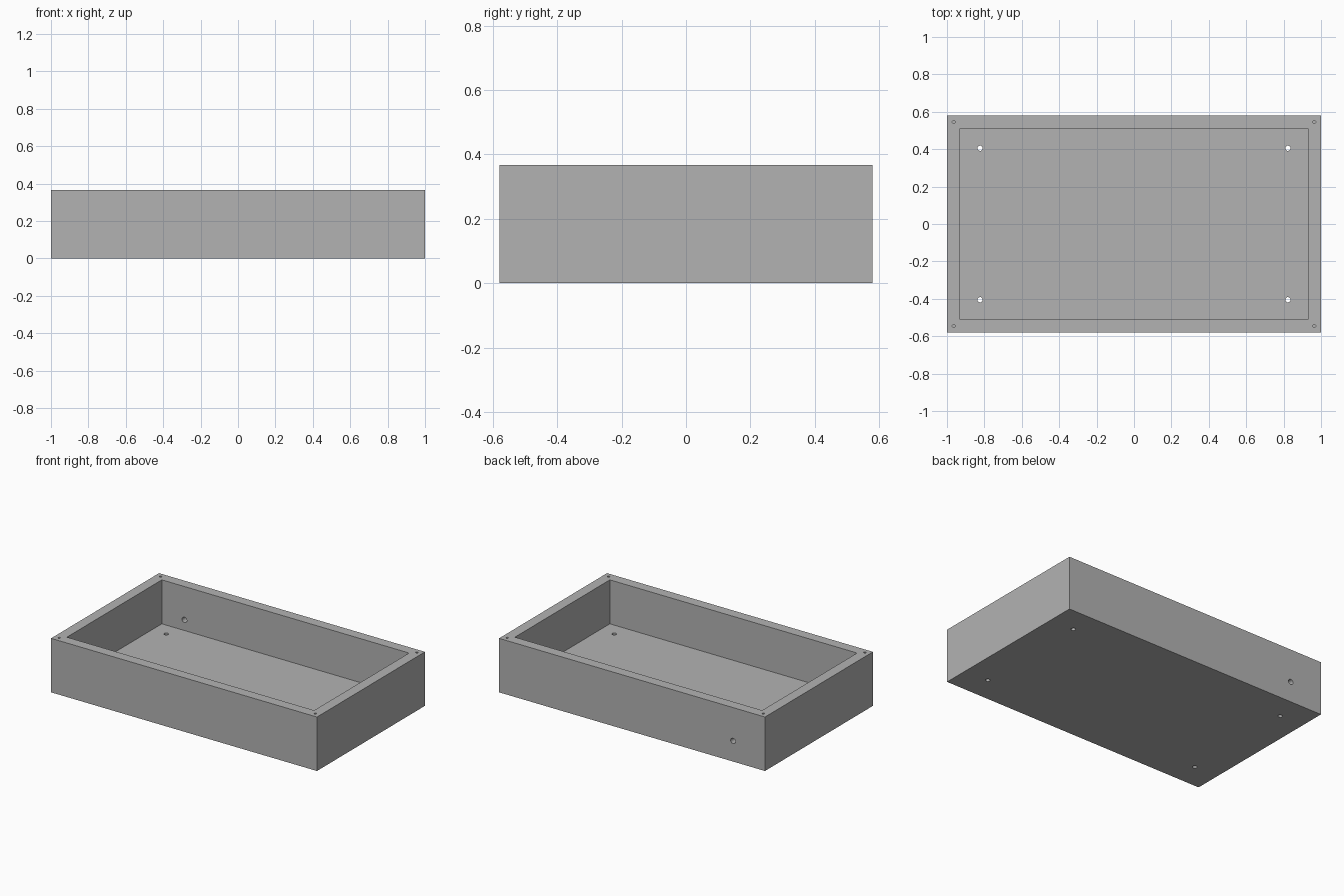
import bpy
from math import pi

default_cube = bpy.data.objects.get("Cube")
if default_cube:
    bpy.data.objects.remove(default_cube, do_unlink=True)

LENGTH, WIDTH, HEIGHT = 2.0, 1.16, 0.367
WALL, FLOOR = 0.07, 0.068

grey = bpy.data.materials.new("plain grey")
grey.use_nodes = True
colour = (0.45, 0.45, 0.45, 1)
grey.diffuse_color = colour
grey.node_tree.nodes["Principled BSDF"].inputs["Base Color"].default_value = colour


def block(name, size, bottom):
    bpy.ops.mesh.primitive_cube_add(size=1, location=(0, 0, bottom + size[2] / 2))
    obj = bpy.context.object
    obj.name = name
    obj.scale = size
    bpy.ops.object.transform_apply(location=True, rotation=False, scale=True)
    obj.data.materials.append(grey)
    return obj


def drill(name, radius, depth, location, rotation=(0, 0, 0)):
    bpy.ops.mesh.primitive_cylinder_add(vertices=24, radius=radius, depth=depth,
                                        location=location, rotation=rotation)
    obj = bpy.context.object
    obj.name = name
    obj.data.materials.append(grey)
    return obj


# Open tray and its hollow
tray = block("enclosure_tray", (LENGTH, WIDTH, HEIGHT), 0)
cutters = [block("hollow_cutter", (LENGTH - 2 * WALL, WIDTH - 2 * WALL, HEIGHT), FLOOR)]

# Blind screw holes in the rim corners, mounting holes through the floor
for sx in (-1, 1):
    for sy in (-1, 1):
        cutters.append(drill("rim_screw_cutter", 0.008, 0.4, (sx * 0.964, sy * 0.545, HEIGHT)))
        cutters.append(drill("floor_hole_cutter", 0.014, 0.3, (sx * 0.823, sy * 0.405, 0)))

# Cable hole through the back wall
cutters.append(drill("cable_hole_cutter", 0.018, 0.3,
                     (-0.76, WIDTH / 2, 0.14), (pi / 2, 0, 0)))

# Cut everything out of the tray
bpy.ops.object.select_all(action="DESELECT")
tray.select_set(True)
bpy.context.view_layer.objects.active = tray
for cutter in cutters:
    cutter.hide_render = True
    cut = tray.modifiers.new(cutter.name, "BOOLEAN")
    cut.operation = "DIFFERENCE"
    cut.solver = "EXACT"
    cut.object = cutter
    bpy.ops.object.modifier_apply(modifier=cut.name)
    bpy.data.objects.remove(cutter, do_unlink=True)

bpy.ops.object.shade_smooth_by_angle(angle=pi / 6)
